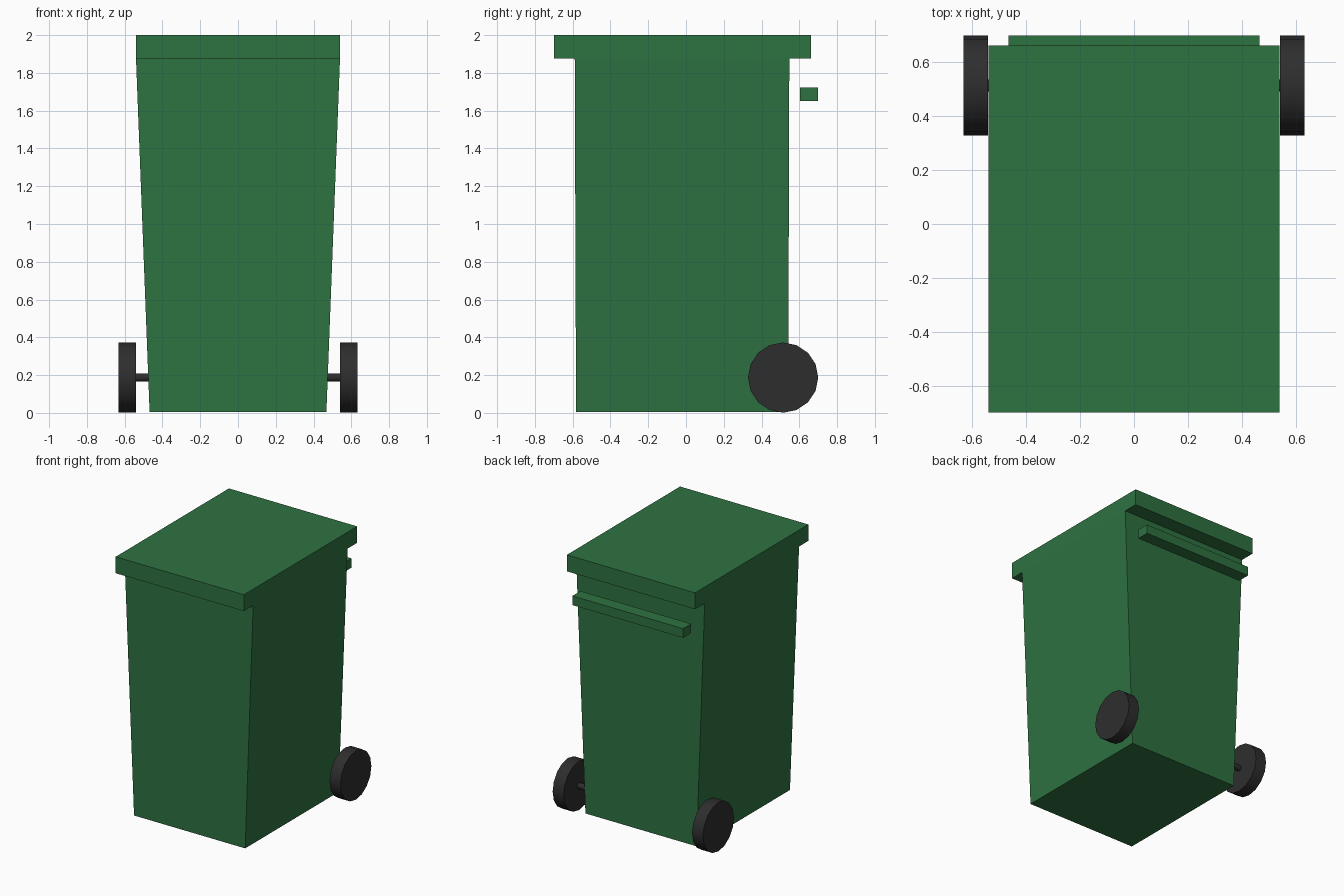
import bpy, bmesh, math

if "Cube" in bpy.data.objects:
    bpy.data.objects.remove(bpy.data.objects["Cube"])


def make_mat(name, rgb):
    m = bpy.data.materials.new(name)
    m.diffuse_color = (*rgb, 1.0)
    m.use_nodes = True
    m.node_tree.nodes["Principled BSDF"].inputs["Base Color"].default_value = m.diffuse_color
    return m


green = make_mat("bin green", (0.027, 0.168, 0.053))
black = make_mat("rubber black", (0.027, 0.027, 0.027))


def add_object(name, bm, mat):
    mesh = bpy.data.meshes.new(name)
    bmesh.ops.recalc_face_normals(bm, faces=bm.faces)
    bm.to_mesh(mesh)
    bm.free()
    mesh.materials.append(mat)
    obj = bpy.data.objects.new(name, mesh)
    bpy.context.collection.objects.link(obj)
    return obj


def box(name, z0, z1, bottom, top, mat):
    """Tapered box; bottom and top are (half width, y front, y back)."""
    bm = bmesh.new()
    bmesh.ops.create_cube(bm, size=1)
    for v in bm.verts:
        hw, y0, y1 = top if v.co.z > 0 else bottom
        v.co = (math.copysign(hw, v.co.x),
                y1 if v.co.y > 0 else y0,
                z1 if v.co.z > 0 else z0)
    return add_object(name, bm, mat)


def x_cylinder(name, x0, x1, y, z, radius, sides, mat):
    """Cylinder along x, smooth around its rim."""
    bpy.ops.mesh.primitive_cylinder_add(
        vertices=sides, radius=radius, depth=x1 - x0,
        location=((x0 + x1) / 2, y, z), rotation=(0, math.pi / 2, 0))
    obj = bpy.context.object
    obj.name = name
    obj.data.materials.append(mat)
    bpy.ops.object.shade_smooth_by_angle(angle=math.radians(32))
    return obj


# Tapered body, overhanging lid and push bar
box("body", 0.005, 1.875, (0.468, -0.582, 0.541), (0.54, -0.589, 0.547), green)
lid = (0.54, -0.70, 0.662)
box("lid", 1.875, 2.0, lid, lid, green)
bar = (0.466, 0.603, 0.70)
box("handle", 1.652, 1.722, bar, bar, green)

# Axle and a wheel on each side
AXLE_Y, AXLE_Z = 0.514, 0.187
x_cylinder("axle", -0.56, 0.56, AXLE_Y, AXLE_Z, 0.022, 12, black)
for side, x0, x1 in (("left", -0.633, -0.541), ("right", 0.541, 0.633)):
    x_cylinder(side + "_wheel", x0, x1, AXLE_Y, AXLE_Z, 0.186, 16, black)
